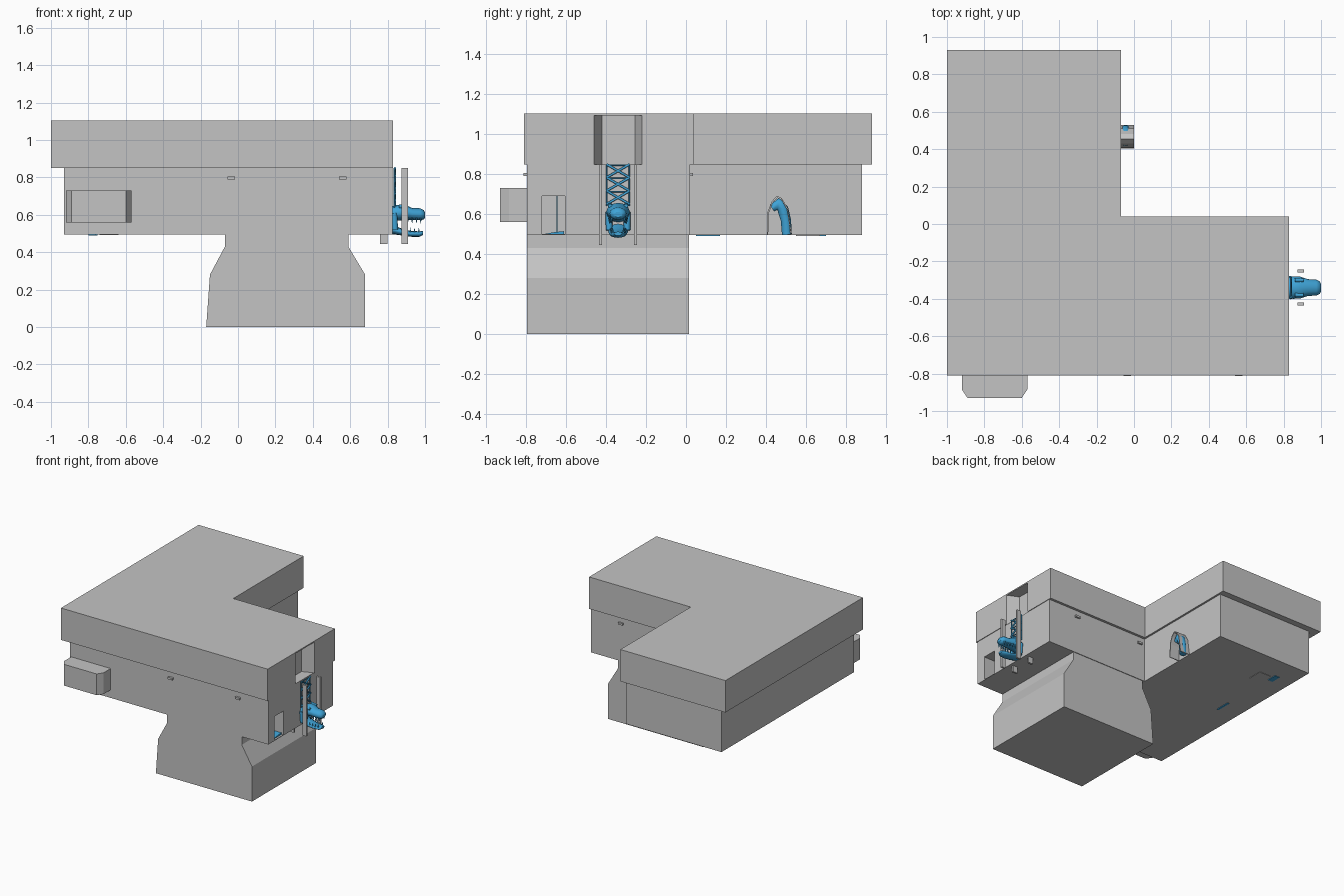
import bpy, bmesh, math
from mathutils import Vector

cube = bpy.data.objects.get("Cube")
if cube:
    bpy.data.objects.remove(cube, do_unlink=True)


def material(name, rgb):
    m = bpy.data.materials.new(name)
    m.use_nodes = True
    m.diffuse_color = (*rgb, 1)
    m.node_tree.nodes["Principled BSDF"].inputs["Base Color"].default_value = (*rgb, 1)
    return m


GREY = material("plaster grey", (0.55, 0.55, 0.55))
BLUE = material("creature blue", (0.05, 0.37, 0.68))


def finish(name, bm, mat):
    bmesh.ops.recalc_face_normals(bm, faces=bm.faces)
    mesh = bpy.data.meshes.new(name)
    bm.to_mesh(mesh)
    bm.free()
    mesh.materials.append(mat)
    ob = bpy.data.objects.new(name, mesh)
    bpy.context.collection.objects.link(ob)
    return ob


def prism(name, pts, lo, hi, axis="z", mat=GREY):
    """Extrude a 2D outline along an axis."""
    place = {"z": lambda a, b, h: (a, b, h),
             "y": lambda a, b, h: (a, h, b),
             "x": lambda a, b, h: (h, a, b)}[axis]
    bm = bmesh.new()
    face = bm.faces.new([bm.verts.new(place(a, b, lo)) for a, b in pts])
    ext = bmesh.ops.extrude_face_region(bm, geom=[face])
    verts = [v for v in ext["geom"] if isinstance(v, bmesh.types.BMVert)]
    shift = Vector(place(0, 0, hi - lo))
    bmesh.ops.translate(bm, verts=verts, vec=shift)
    return finish(name, bm, mat)


def box(name, x0, x1, y0, y1, z0, z1, mat=GREY):
    return prism(name, [(x0, y0), (x1, y0), (x1, y1), (x0, y1)], z0, z1, "z", mat)


def tube(name, pts, radii, mat=BLUE):
    """Tapered round tube through a few points."""
    cu = bpy.data.curves.new(name, "CURVE")
    cu.dimensions = "3D"
    cu.bevel_depth = 1
    cu.bevel_resolution = 3
    cu.use_fill_caps = True
    sp = cu.splines.new("POLY")
    sp.points.add(len(pts) - 1)
    for p, co, r in zip(sp.points, pts, radii):
        p.co = (*co, 1)
        p.radius = r
    cu.materials.append(mat)
    ob = bpy.data.objects.new(name, cu)
    bpy.context.collection.objects.link(ob)
    return ob


def loft(name, sections, mat=BLUE, sides=12):
    """Rounded skin along x; sections are (x, z, half width, half height)."""
    bm = bmesh.new()
    rings = []
    for x, z, w, h in sections:
        ring = []
        for i in range(sides):
            a = math.tau * i / sides
            ring.append(bm.verts.new((x, HEAD_Y + w * math.cos(a), z + h * math.sin(a))))
        rings.append(ring)
    for r, s in zip(rings, rings[1:]):
        for i in range(sides):
            j = (i + 1) % sides
            bm.faces.new((r[i], r[j], s[j], s[i]))
    bm.faces.new(rings[0])
    bm.faces.new(rings[-1])
    for f in bm.faces:
        f.smooth = len(f.verts) == 4
    return finish(name, bm, mat)


def cone(name, x, y, z, r, h):
    bm = bmesh.new()
    bmesh.ops.create_cone(bm, cap_ends=True, segments=6, radius1=r, radius2=0, depth=abs(h))
    for v in bm.verts:
        v.co = (v.co.x + x, v.co.y + y, math.copysign(1, h) * v.co.z + z)
    return finish(name, bm, BLUE)


# L-shaped upper storey, with a niche in the end wall
roof = [(-1, -0.81), (0.83, -0.81), (0.83, -0.46), (0.74, -0.42), (0.74, -0.255),
        (0.83, -0.22), (0.83, 0.04), (-0.07, 0.04), (-0.07, 0.93), (-1, 0.93)]
prism("upper_storey", roof, 0.85, 1.095)
prism("roof_cap", [p for p in roof if p[0] != 0.74], 1.095, 1.105)

# L-shaped lower storey, with a doorway cut in the end wall
body = prism("lower_storey", [(-0.93, -0.795), (0.825, -0.795), (0.825, 0.02),
             (-0.085, 0.02), (-0.085, 0.88), (-0.93, 0.88)], 0.495, 0.85)
cutter = box("doorway_cutter", 0.72, 0.9, -0.72, -0.605, 0.50, 0.69)
cutter.hide_render = True
cutter.hide_viewport = True
cut = body.modifiers.new("doorway", "BOOLEAN")
cut.object = cutter
cut.solver = "EXACT"

# Waisted base block
prism("base_block", [(-0.17, 0), (0.68, 0), (0.68, 0.28), (0.59, 0.43), (0.59, 0.497),
      (-0.07, 0.497), (-0.07, 0.43), (-0.15, 0.28)], -0.795, 0.015, "y")

# Bay window with chamfered corners
prism("bay_window", [(-0.92, -0.79), (-0.92, -0.885), (-0.89, -0.93), (-0.60, -0.93),
      (-0.57, -0.885), (-0.57, -0.79)], 0.56, 0.73)

# Small wall lamps on both long walls
for x in (-0.035, 0.56):
    for side, y in (("front", -0.802), ("back", 0.024)):
        box(f"{side}_wall_lamp", x - 0.02, x + 0.02, y - 0.01, y + 0.01, 0.79, 0.806)

# Doorway details
box("door_pole", 0.75, 0.755, -0.648, -0.642, 0.50, 0.69, BLUE)
prism("door_creature", [(-0.715, 0.5), (-0.61, 0.5), (-0.61, 0.515), (-0.66, 0.51)],
      0.75, 0.81, "x", BLUE)

# Arched hood on the inner wing wall: a thin shell
outer = [(0.405, 0.495), (0.408, 0.61), (0.43, 0.665), (0.455, 0.692), (0.48, 0.68),
         (0.51, 0.63), (0.53, 0.495)]
inner = [(0.467 + (y - 0.467) * 0.9, 0.495 + (z - 0.495) * 0.95) for y, z in outer]
prism("arch_hood", outer + inner[::-1], -0.09, 0.0, "x")

# Creature neck bending inside the arch
tube("arch_creature", [(-0.045, 0.505, 0.497), (-0.045, 0.50, 0.57), (-0.045, 0.485, 0.625),
     (-0.045, 0.462, 0.652), (-0.045, 0.43, 0.63)], (0.026, 0.027, 0.03, 0.032, 0.02))

# Four lift rails at the end wall
HEAD_Y = -0.34
for x0, x1 in ((0.76, 0.80), (0.875, 0.91)):
    for y in (-0.4275, -0.2525):
        box("lift_rail", x0, x1, y - 0.008, y + 0.008, 0.445, 0.85)

# Scissor lattice above the head
step = 0.2 / 3
for i in range(3):
    z = 0.65 + i * step
    for s in (-1, 1):
        tube("lattice_bar", [(0.84, HEAD_Y - s * 0.058, z),
             (0.84, HEAD_Y + s * 0.058, z + step)], (0.006, 0.006))
    tube("lattice_tie", [(0.838, HEAD_Y - 0.058, z + step - 0.004),
         (0.838, HEAD_Y + 0.058, z + step - 0.004)], (0.004, 0.004))
for s in (-1, 1):
    tube("lattice_side", [(0.836, HEAD_Y + s * 0.056, 0.64),
         (0.836, HEAD_Y + s * 0.056, 0.85)], (0.004, 0.004))

# Open-jawed creature head
loft("skull", [(0.81, 0.6, 0.05, 0.045), (0.85, 0.61, 0.06, 0.042), (0.89, 0.615, 0.058, 0.042),
     (0.93, 0.605, 0.045, 0.032), (0.975, 0.603, 0.042, 0.032), (0.993, 0.6, 0.034, 0.025),
     (1.0, 0.598, 0.02, 0.014)])
loft("lower_jaw", [(0.82, 0.525, 0.045, 0.028), (0.86, 0.512, 0.05, 0.02),
     (0.92, 0.498, 0.042, 0.015), (0.97, 0.497, 0.036, 0.015), (0.99, 0.503, 0.02, 0.01)])
for s in (-1, 1):
    tube("jaw_hinge", [(0.835, HEAD_Y + s * 0.045, 0.61), (0.84, HEAD_Y + s * 0.045, 0.52)],
         (0.018, 0.016))
    tube("brow_ridge", [(0.86, HEAD_Y + s * 0.04, 0.645), (0.905, HEAD_Y + s * 0.04, 0.642)],
         (0.012, 0.01))
    for i in range(5):
        x = 0.885 + i * 0.023
        cone("upper_tooth", x, HEAD_Y + s * (0.044 - i * 0.003), 0.568, 0.007, -0.032)
        cone("lower_tooth", x - 0.01, HEAD_Y + s * (0.038 - i * 0.003), 0.52, 0.006, 0.026)

# Bits showing through the underside of the wing
box("underside_creature_strip", -0.765, -0.75, 0.05, 0.17, 0.490, 0.497, BLUE)
box("underside_creature_foot", -0.80, -0.76, 0.62, 0.70, 0.490, 0.497, BLUE)
box("underside_hatch", -0.74, -0.64, 0.55, 0.67, 0.492, 0.497)
